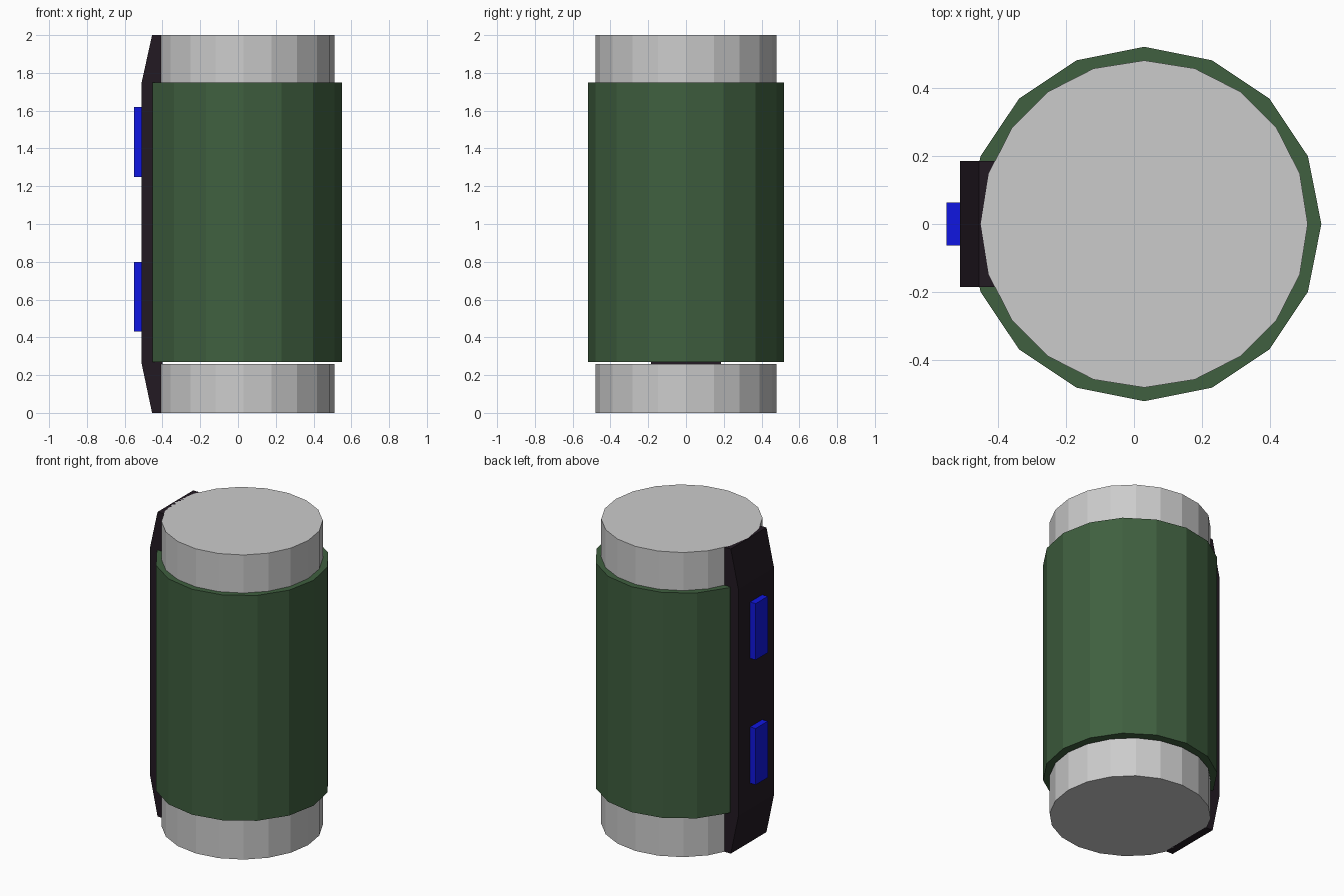
import bpy, bmesh
from mathutils import Matrix, Vector

if "Cube" in bpy.data.objects:
    bpy.data.objects.remove(bpy.data.objects["Cube"])

AXIS_X = 0.03  # the canister sits slightly off centre to leave room for the strip


def colour(name, rgb):
    mat = bpy.data.materials.new(name)
    mat.diffuse_color = (*rgb, 1)
    mat.use_nodes = True
    mat.node_tree.nodes["Principled BSDF"].inputs["Base Color"].default_value = mat.diffuse_color
    return mat


def add_object(name, bm, mat=None):
    bmesh.ops.recalc_face_normals(bm, faces=bm.faces[:])
    mesh = bpy.data.meshes.new(name)
    bm.to_mesh(mesh)
    bm.free()
    if mat:
        mesh.materials.append(mat)
    obj = bpy.data.objects.new(name, mesh)
    bpy.context.collection.objects.link(obj)
    return obj


def cylinder(name, sides, radius, z0, z1, mat=None):
    """Upright prism with its first corner pointing along +x."""
    bm = bmesh.new()
    bmesh.ops.create_circle(bm, cap_ends=True, segments=sides, radius=radius)
    bmesh.ops.rotate(bm, verts=bm.verts[:], matrix=Matrix.Rotation(-bm_angle(bm), 3, 'Z'))
    bmesh.ops.translate(bm, verts=bm.verts[:], vec=(AXIS_X, 0, z0))
    extrude(bm, (0, 0, z1 - z0))
    return add_object(name, bm, mat)


def bm_angle(bm):
    bm.verts.ensure_lookup_table()
    return Vector((1, 0)).angle_signed(bm.verts[0].co.xy) * -1


def extrude(bm, vec):
    geom = bmesh.ops.extrude_face_region(bm, geom=bm.faces[:], use_keep_orig=True)["geom"]
    moved = [g for g in geom if isinstance(g, bmesh.types.BMVert)]
    bmesh.ops.translate(bm, verts=moved, vec=vec)


def side_profile(name, points, half_width, mat):
    """Extrude an x-z outline across y."""
    bm = bmesh.new()
    bm.faces.new([bm.verts.new((x, -half_width, z)) for x, z in points])
    extrude(bm, (0, 2 * half_width, 0))
    return add_object(name, bm, mat)


green = colour("green", (0.05, 0.115, 0.05))
black = colour("black", (0.016, 0.01, 0.016))
blue = colour("blue", (0.005, 0.008, 0.75))

# Grey end caps and the green sleeve between them
cylinder("bottom_cap", 20, 0.48, 0.0, 0.26)
cylinder("top_cap", 20, 0.48, 1.75, 2.0)
cylinder("sleeve", 16, 0.52, 0.27, 1.75, green)

# Dark spine strip with tapered ends
side_profile("spine_strip",
             [(-0.40, 0), (-0.455, 0), (-0.51, 0.26), (-0.51, 1.75), (-0.455, 2), (-0.40, 2)],
             0.185, black)

# Two blue lights on the strip
for label, z in (("lower", 0.43), ("upper", 1.25)):
    side_profile(label + "_light",
                 [(-0.50, z), (-0.55, z), (-0.55, z + 0.37), (-0.50, z + 0.37)],
                 0.063, blue)
